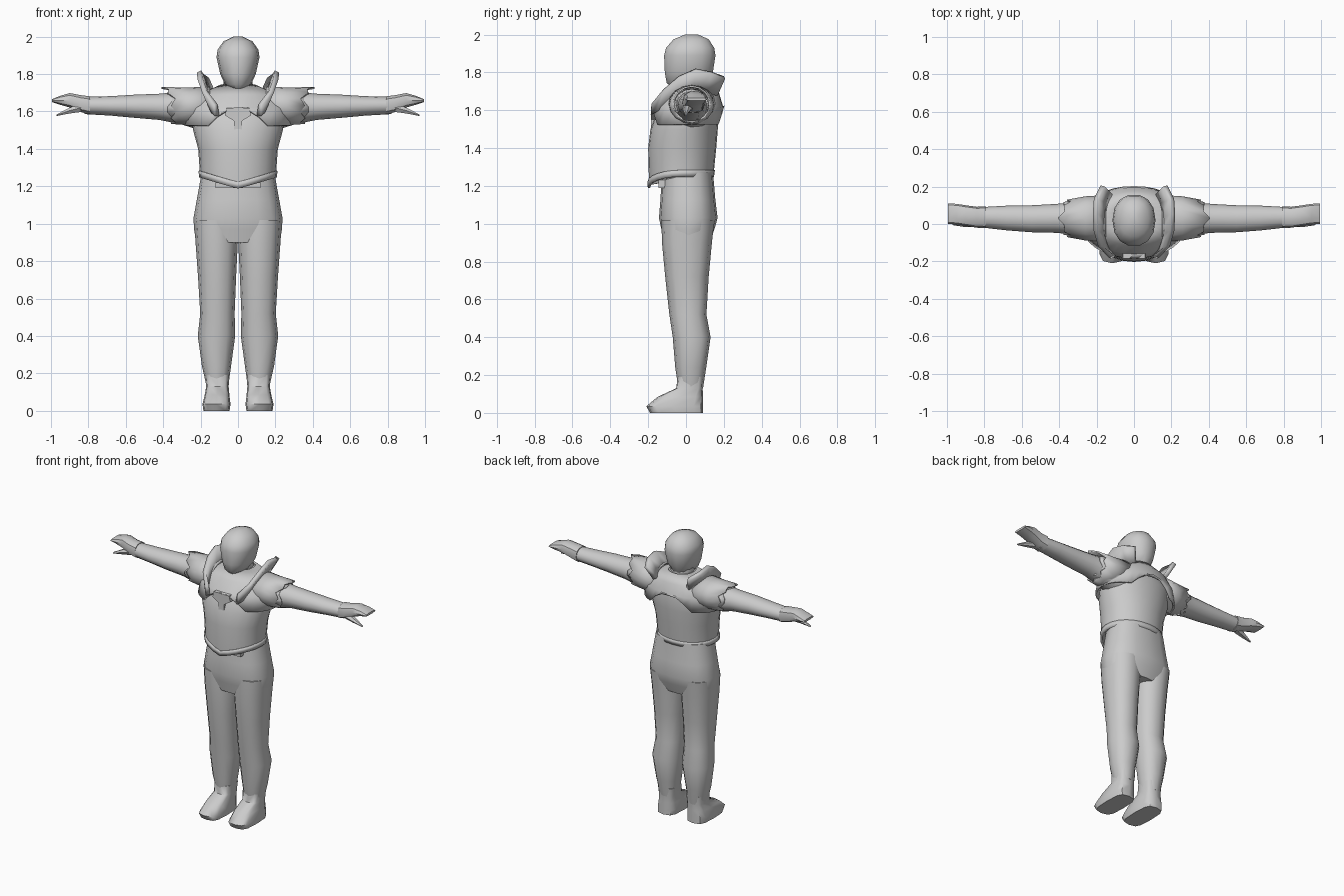
import bpy, bmesh, math

if "Cube" in bpy.data.objects:
    bpy.data.objects.remove(bpy.data.objects["Cube"])

grey = bpy.data.materials.new("neutral_grey")
grey.diffuse_color = (0.6, 0.6, 0.6, 1)
grey.use_nodes = True
grey.node_tree.nodes["Principled BSDF"].inputs["Base Color"].default_value = grey.diffuse_color


def finish(name, bm, mirror=False, thick=0, angle=40):
    bmesh.ops.recalc_face_normals(bm, faces=bm.faces)
    me = bpy.data.meshes.new(name)
    bm.to_mesh(me)
    bm.free()
    me.materials.append(grey)
    ob = bpy.data.objects.new(name, me)
    bpy.context.collection.objects.link(ob)
    bpy.ops.object.select_all(action='DESELECT')
    ob.select_set(True)
    bpy.context.view_layer.objects.active = ob
    bpy.ops.object.shade_smooth_by_angle(angle=math.radians(angle))
    if thick:
        m = ob.modifiers.new("thickness", 'SOLIDIFY')
        m.thickness = thick
        m.offset = -1
    if mirror:
        ob.modifiers.new("mirror", 'MIRROR')
    return ob


def loft(name, rings, axis='z', n=12, p=2.0, shift=None, shift_rings=(),
         caps=True, **kw):
    """Rings are (position, centre_u, centre_v, radius_u, radius_v); shift moves a ring along the axis by angle."""
    bm = bmesh.new()
    rows = []
    for k, (t, cu, cv, ru, rv) in enumerate(rings):
        row = []
        for i in range(n):
            a = 2 * math.pi * i / n
            c, s = math.cos(a), math.sin(a)
            u = cu + ru * math.copysign(abs(c) ** (2 / p), c)
            v = cv + rv * math.copysign(abs(s) ** (2 / p), s)
            w = t + (shift(a, i) if k in shift_rings else 0)
            row.append(bm.verts.new((u, v, w) if axis == 'z' else (w, u, v)))
        rows.append(row)
    for r0, r1 in zip(rows, rows[1:]):
        for i in range(n):
            j = (i + 1) % n
            bm.faces.new((r0[i], r0[j], r1[j], r1[i]))
    if caps:
        bm.faces.new(rows[0])
        bm.faces.new(rows[-1])
    return finish(name, bm, **kw)


def strip(name, pairs, **kw):
    """Ribbon through pairs of lower and upper points."""
    bm = bmesh.new()
    vs = [[bm.verts.new(q) for q in pair] for pair in pairs]
    for a, b in zip(vs, vs[1:]):
        bm.faces.new((a[0], b[0], b[1], a[1]))
    return finish(name, bm, **kw)


def plate(name, outline, y, depth, **kw):
    """Outline in x and z, extruded backwards from y."""
    bm = bmesh.new()
    f = bm.faces.new([bm.verts.new((x, y, z)) for x, z in outline])
    ext = bmesh.ops.extrude_face_region(bm, geom=[f])['geom']
    bmesh.ops.translate(bm, vec=(0, depth, 0),
                        verts=[g for g in ext if isinstance(g, bmesh.types.BMVert)])
    return finish(name, bm, **kw)


# Legs, hips and feet
loft("leg", [(0.13, .11, .025, .058, .065), (.24, .115, .025, .078, .082),
             (.40, .115, .03, .1, .1), (.52, .11, .01, .092, .098),
             (.72, .112, .005, .102, .115), (.9, .114, .005, .113, .132),
             (1.02, .12, .01, .115, .14)], n=12, p=2.3, mirror=True)
loft("hips", [(.9, 0, .005, .223, .12), (.97, 0, .01, .235, .14),
              (1.03, 0, .012, .238, .155), (1.13, 0, .01, .22, .145),
              (1.27, 0, .008, .195, .135)], n=16, p=2.5)
loft("foot", [(0, .115, -.05, .07, .14), (.035, .115, -.06, .075, .15),
              (.085, .112, -.03, .066, .12), (.13, .11, .018, .06, .07),
              (.19, .11, .025, .064, .069)], n=12, p=3.5, mirror=True, angle=50)


# Tunic with a pointed front hem
def hem(a, i):
    return -0.06 * (1 - abs(math.cos(a))) if math.sin(a) < -.01 else 0


loft("tunic", [(1.25, 0, -.025, .202, .17), (1.4, 0, -.02, .213, .18),
               (1.5, 0, -.01, .24, .178), (1.6, 0, .01, .25, .16),
               (1.68, 0, .03, .2, .12), (1.74, 0, .04, .08, .075)],
     n=24, p=2.1, shift=hem, shift_rings=(0,))
loft("hem_band", [(1.248, 0, -.027, .208, .175), (1.283, 0, -.025, .211, .178)],
     n=24, p=2.1, shift=hem, shift_rings=(0, 1), caps=False, thick=.012)
plate("belt", [(-.12, 1.19), (.12, 1.19), (.12, 1.23), (-.12, 1.23)], -.145, .05)


# Scalloped mantle over chest and back
def scallop(a, i):
    return 0.1 * max(0, abs(math.sin(a)) - .85) / .15


loft("mantle", [(1.525, 0, .01, .285, .193), (1.62, 0, .018, .272, .178),
                (1.69, 0, .03, .21, .145), (1.745, 0, .04, .09, .09)],
     n=32, p=2.1, shift=scallop, shift_rings=(0,), caps=False, thick=.012)
plate("chest_clasp", [(-.02, 1.49), (.02, 1.49), (.022, 1.55), (.07, 1.58), (.06, 1.62),
                      (-.06, 1.62), (-.07, 1.58), (-.022, 1.55)], -.185, .04)

# Standing collar fins
strip("collar_fin", [((.10, -.17, 1.58), (.11, -.165, 1.64)),
                     ((.12, -.14, 1.60), (.165, -.12, 1.71)),
                     ((.135, -.06, 1.65), (.19, -.04, 1.78)),
                     ((.14, .03, 1.69), (.195, .05, 1.82)),
                     ((.135, .11, 1.70), (.19, .13, 1.805)),
                     ((.115, .16, 1.69), (.155, .20, 1.78))],
      thick=.028, mirror=True)

# Arms and layered shoulder guards
loft("arm", [(.17, .03, 1.605, .12, .115), (.3, .03, 1.618, .088, .088),
             (.42, .03, 1.625, .077, .07), (.55, .028, 1.628, .072, .062),
             (.68, .032, 1.63, .066, .052), (.82, .036, 1.632, .054, .046)],
     axis='x', n=12, mirror=True)


def jag(a, i):
    return .05 * max(0, math.sin(a)) ** 3 + .013 * (-1) ** i


loft("shoulder_guard", [(.15, .03, 1.635, .125, .1), (.26, .03, 1.628, .118, .1),
                        (.345, .03, 1.632, .1, .099)], axis='x', n=16,
     shift=jag, shift_rings=(2,), caps=False, thick=.01, mirror=True)
loft("shoulder_underlayer", [(.28, .03, 1.625, .1, .09), (.365, .03, 1.625, .088, .078)],
     axis='x', n=16, shift=lambda a, i: .012 * (-1) ** (i // 2), shift_rings=(1,),
     caps=False, thick=.008, mirror=True)

# Hands with flat fingers and a thumb
loft("hand", [(.79, .037, 1.633, .058, .05), (.84, .036, 1.642, .056, .047),
              (.9, .045, 1.66, .055, .04), (.95, .053, 1.66, .055, .025),
              (.995, .055, 1.658, .055, .008)], axis='x', n=10, p=2.6, mirror=True)
loft("thumb", [(.84, .015, 1.62, .03, .026), (.9, .005, 1.605, .022, .018),
               (.97, 0, 1.58, .006, .005)], axis='x', n=6, mirror=True)

# Head and neck
loft("neck", [(1.66, 0, .04, .085, .08), (1.8, 0, .035, .075, .08)], n=12)
loft("head", [(1.715, 0, -.02, .025, .05), (1.745, 0, .005, .07, .11),
              (1.80, 0, .015, .095, .13), (1.89, 0, .02, .115, .139),
              (1.93, 0, .022, .109, .13), (1.975, 0, .027, .078, .095),
              (2.0, 0, .03, .025, .035)], n=14, p=2.2)
